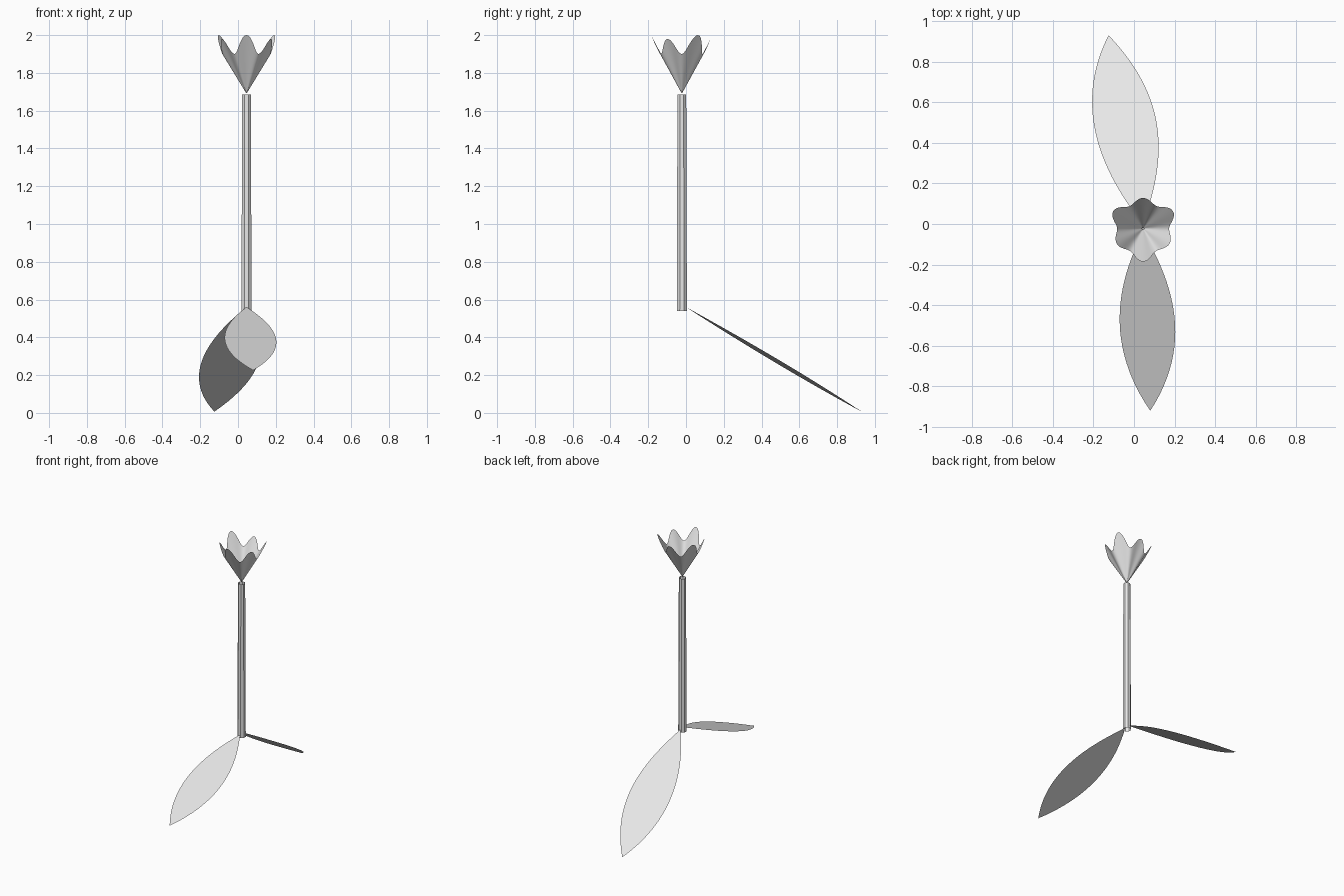
import bpy, bmesh
from math import sin, cos, pi, radians
from mathutils import Vector
from mathutils.geometry import interpolate_bezier

cube = bpy.data.objects.get("Cube")
if cube:
    bpy.data.objects.remove(cube, do_unlink=True)

grey = bpy.data.materials.new("light grey")
grey.use_nodes = True
grey.diffuse_color = (0.8, 0.8, 0.8, 1)
grey.node_tree.nodes["Principled BSDF"].inputs["Base Color"].default_value = grey.diffuse_color

CX, CY = 0.045, -0.022


def finish(bm, name, smooth=False):
    bmesh.ops.remove_doubles(bm, verts=bm.verts, dist=1e-5)
    bmesh.ops.recalc_face_normals(bm, faces=bm.faces)
    mesh = bpy.data.meshes.new(name)
    bm.to_mesh(mesh)
    bm.free()
    mesh.materials.append(grey)
    for p in mesh.polygons:
        p.use_smooth = smooth
    obj = bpy.data.objects.new(name, mesh)
    bpy.context.collection.objects.link(obj)
    return obj


def strip(bm, rows):
    """Bridge consecutive rows of points with quads."""
    rows = [[bm.verts.new(p) for p in row] for row in rows]
    for a, b in zip(rows, rows[1:]):
        for i in range(len(a) - 1):
            bm.faces.new((a[i], a[i + 1], b[i + 1], b[i]))


def leaf(name, base, tip, left, right, height):
    """Flat blade between two curved edges, laid on a sloping plane."""
    def edge(handles):
        pts = [Vector((*p, 0)) for p in (base, *handles, tip)]
        return interpolate_bezier(*pts, 25)

    bm = bmesh.new()
    rows = []
    for a, b in zip(edge(left), edge(right)):
        rows.append([(p.x, p.y, height(p.x, p.y)) for p in (a, b)])
    strip(bm, rows)
    bmesh.ops.dissolve_degenerate(bm, edges=bm.edges, dist=1e-5)
    return finish(bm, name)


# Front leaf: level across its width
leaf("front_leaf", (CX, -0.04), (0.08, -0.92),
     [(-0.09, -0.3), (-0.14, -0.6)], [(0.2, -0.3), (0.29, -0.6)],
     lambda x, y: 0.56 + 0.38 * (y + 0.04))

# Back leaf: steeper and slightly twisted
leaf("back_leaf", (CX, 0.0), (-0.125, 0.93),
     [(-0.2, 0.3), (-0.285, 0.62)], [(0.15, 0.3), (0.19, 0.6)],
     lambda x, y: 0.56 - 0.595 * y + 0.08 * (x - CX + 0.183 * y))

# Stem: slightly tapered eight-sided tube
bm = bmesh.new()
rows = []
for z, r in ((0.54, 0.029), (1.685, 0.025)):
    rows.append([(CX + r * cos(k * pi / 4 + pi / 8), CY + r * sin(k * pi / 4 + pi / 8), z)
                 for k in range(9)])
strip(bm, rows)
finish(bm, "stem")

# Flower: open cone with six pointed petals, (radius, height) per petal tip
tips = [(0.163, 2.0), (0.15, 1.98), (0.17, 2.0), (0.15, 1.975), (0.17, 2.0), (0.15, 1.98)]
VALLEY = (0.128, 1.9)
STEPS = 16
rim = []
for k in range(6 * STEPS + 1):
    u = k / STEPS
    i = round(u)
    t = 0.5 + 0.5 * cos(2 * pi * (u - i))
    r, z = (v + (p - v) * t for v, p in zip(VALLEY, tips[i % 6]))
    a = radians(60 * u - 90)
    rim.append(Vector((CX + r * cos(a), CY + r * sin(a), z)))
apex = Vector((CX, CY, 1.69))
bm = bmesh.new()
strip(bm, [[apex.lerp(p, s) for p in rim] for s in (0.02, 0.35, 0.7, 1)])
finish(bm, "flower_petals", smooth=True)
